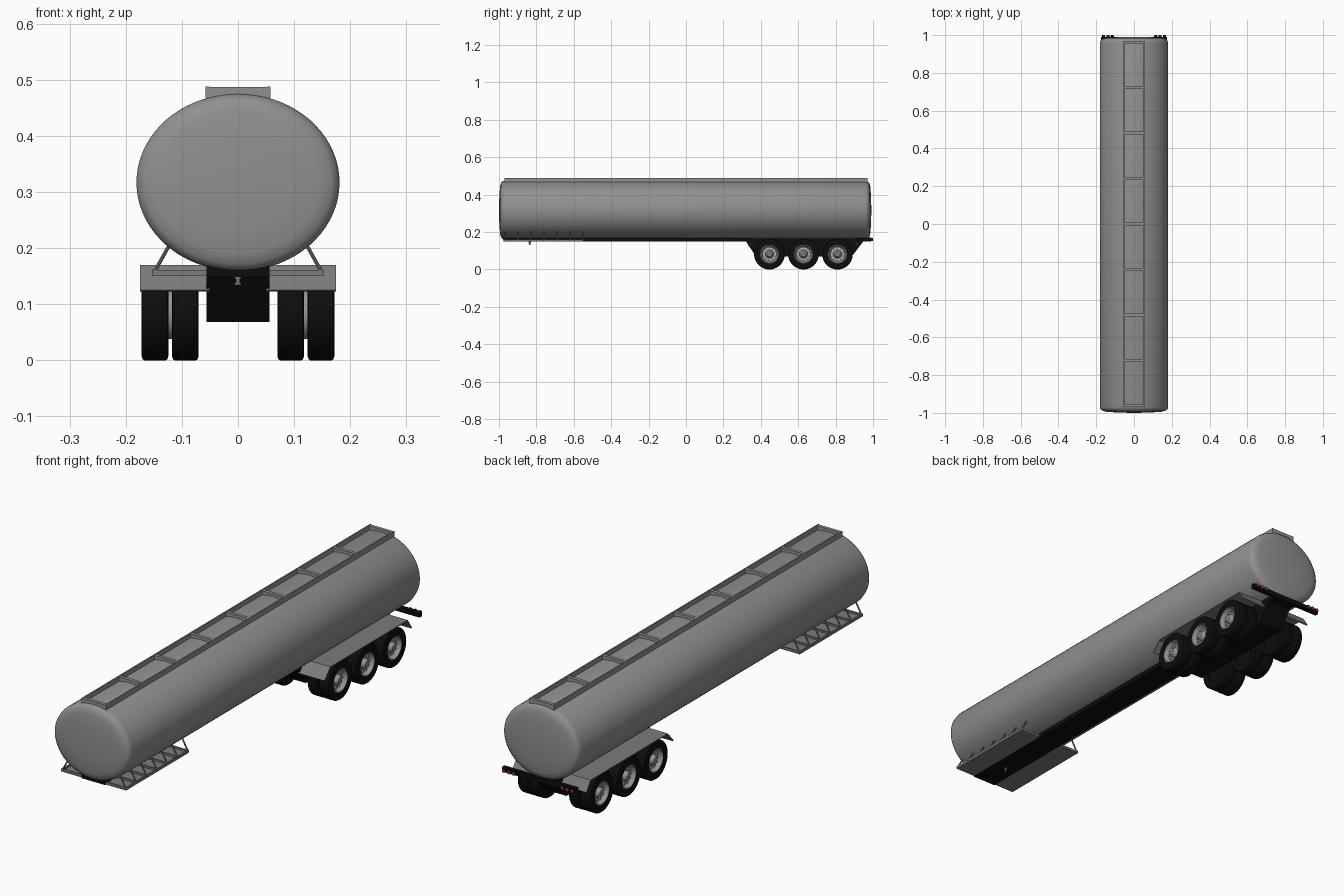
import bpy, bmesh, math
from mathutils import Vector

if "Cube" in bpy.data.objects:
    bpy.data.objects.remove(bpy.data.objects["Cube"])


def mat(name, c):
    m = bpy.data.materials.new(name)
    m.diffuse_color = (*c, 1)
    m.use_nodes = True
    m.node_tree.nodes["Principled BSDF"].inputs["Base Color"].default_value = m.diffuse_color
    return m


BLACK = mat("black", (0.004, 0.004, 0.004))
RED = mat("red", (0.4, 0.04, 0.03))
LIGHT = mat("light_metal", (0.8, 0.8, 0.8))
TANK = mat("tank_grey", (0.28, 0.28, 0.28))
FRAME = mat("frame_grey", (0.2, 0.2, 0.2))
RIM = mat("rim_grey", (0.3, 0.3, 0.3))


def finish(bm, name, m=None, smooth=False):
    bmesh.ops.recalc_face_normals(bm, faces=bm.faces)
    me = bpy.data.meshes.new(name)
    bm.to_mesh(me)
    bm.free()
    ob = bpy.data.objects.new(name, me)
    bpy.context.collection.objects.link(ob)
    if m:
        me.materials.append(m)
    if smooth:
        bpy.context.view_layer.objects.active = ob
        ob.select_set(True)
        bpy.ops.object.shade_smooth_by_angle(angle=math.radians(35))
        ob.select_set(False)
    return ob


def boxes(name, spans, m=None):
    """One object of boxes, each given as (x0, x1, y0, y1, z0, z1)."""
    bm = bmesh.new()
    for x0, x1, y0, y1, z0, z1 in spans:
        vs = bmesh.ops.create_cube(bm, size=1)["verts"]
        for v in vs:
            v.co = Vector((x0 + (v.co.x + .5) * (x1 - x0), y0 + (v.co.y + .5) * (y1 - y0),
                           z0 + (v.co.z + .5) * (z1 - z0)))
    return finish(bm, name, m)


def lathe(name, prof, place, n=40, m=None, closed=False):
    """Revolve (axial, radius) points; place(a, u, v) maps them to space."""
    bm = bmesh.new()
    rings = [[bm.verts.new(place(a, r * math.cos(2 * math.pi * i / n), r * math.sin(2 * math.pi * i / n)))
              for i in range(n)] for a, r in prof]
    pairs = list(zip(rings, rings[1:])) + ([(rings[-1], rings[0])] if closed else [])
    for p, q in pairs:
        for i in range(n):
            j = (i + 1) % n
            bm.faces.new((p[i], p[j], q[j], q[i]))
    if not closed:
        bm.faces.new(rings[0])
        bm.faces.new(rings[-1])
    return finish(bm, name, m, True)


def prism(name, pts, x0, x1, m=None):
    """Extrude a (y, z) outline across x."""
    bm = bmesh.new()
    f = bm.faces.new([bm.verts.new((x0, y, z)) for y, z in pts])
    g = bmesh.ops.extrude_face_region(bm, geom=[f])["geom"]
    bmesh.ops.translate(bm, vec=(x1 - x0, 0, 0), verts=[v for v in g if isinstance(v, bmesh.types.BMVert)])
    return finish(bm, name, m)


def rod(name, a, b, r, n=8, m=None):
    a, b = Vector(a), Vector(b)
    d = (b - a).normalized()
    u = d.orthogonal().normalized()
    w = d.cross(u)
    L = (b - a).length
    return lathe(name, [(0, r), (L, r)], lambda t, p, q: a + d * t + u * p + w * q, n, m)


# Elliptical tank with shallow domed ends
dome = [(0, .05), (.002, .5), (.006, .8), (.011, .92), (.02, .98), (.032, 1)]
prof = [(-1 + d, r) for d, r in dome] + [(.991 - d, r) for d, r in reversed(dome)]
lathe("tank", prof, lambda a, u, v: (u * .181, a, .317 + v * .158), 72, TANK)

# Roof walkway: two rails and nine crossbars
W, END = .0545, .97
spans = [(s * W - .003, s * W + .003, -END, END, .458, .488) for s in (-1, 1)]
for i in range(9):
    y = -END + .007 + i * (2 * END - .014) / 8
    spans.append((-W, W, y - .007, y + .007, .465, .487))
boxes("roof_walkway", spans, TANK)

# Central spine and rear bogie subframe
boxes("spine_beam", [(-.056, .056, -.975, .97, .1485, .172)], BLACK)
prism("bogie_frame", [(.31, .165), (.96, .165), (.885, .068), (.375, .068)], -.056, .056, BLACK)

# Coupling plate with crossbars, edge rails and struts up to the tank
stations = [-.968 + i * .0695 for i in range(7)]
y0, y1 = stations[0] - .004, stations[-1] + .004
boxes("coupling_plate", [(-.152, .152, y0, y1, .150, .153)], FRAME)
frame = [(-.15, .15, y - .003, y + .003, .153, .161) for y in stations]
frame += [(s * .150 - .003, s * .150 + .003, y0, y1, .150, .161) for s in (-1, 1)]
boxes("coupling_frame", frame, FRAME)
for y in stations:
    for s in (-1, 1):
        rod("coupling_strut", (s * .151, y, .154), (s * .121, y, .208), .0032, 8, FRAME)
lathe("kingpin", [(.134, .006), (.139, .006), (.139, .004), (.145, .004), (.145, .006), (.152, .006)],
      lambda a, u, v: (u, -.835 + v, a), 16, FRAME)

# Fenders: bent sheet over each wheel row
fender = [(.332, .125), (.372, .170), (.893, .170), (.921, .128),
          (.917, .125), (.891, .166), (.374, .166), (.336, .123)]
for s in (-1, 1):
    prism("fender", fender, s * .05, s * .175, FRAME)

# Wheels: dual tyres, dished rims, hubs and bolts on three axles
R = .082
tyre = [(0, .05), (0, .074), (.002, .080), (.005, R), (.043, R),
        (.046, .080), (.048, .074), (.048, .05)]
rim = [(.003, .051), (.046, .051), (.047, .047), (.034, .043), (.028, .038), (.030, .022),
       (.040, .018), (.046, .013), (.046, .002), (.003, .002)]
for y in (.446, .628, .810):
    for s in (-1, 1):
        # Disc joining the paired wheels
        rod("wheel_spacer", (s * .11, y, R), (s * .13, y, R), .044, 32, RIM)
        for x in (.070, .124):
            def place(a, u, v, x=x, s=s, y=y):
                return (s * (x + a), y + u, R + v)
            lathe("tyre", tyre, place, 40, BLACK, True)
            if x < .1:
                lathe("inner_rim", [(.004, .051), (.044, .051)], place, 32, BLACK)
                continue
            lathe("rim", rim, place, 40, RIM)
            for k in range(10):
                t = k * math.tau / 10
                c = (y + .032 * math.cos(t), R + .032 * math.sin(t))
                rod("wheel_bolt", (s * (x + .026), *c), (s * (x + .034), *c), .0045, 8, LIGHT)

# Rear light bar with mount and three lamps per side
boxes("light_bar", [(-.175, .175, .972, .989, .150, .170), (-.05, .05, .93, .98, .152, .166)], BLACK)
for s in (-1, 1):
    for x in (.115, .138, .161):
        rod("lamp_housing", (s * x, .985, .160), (s * x, .998, .160), .0085, 16, BLACK)
        rod("tail_lamp", (s * x, .99, .160), (s * x, 1.0, .160), .0072, 16, RED)
